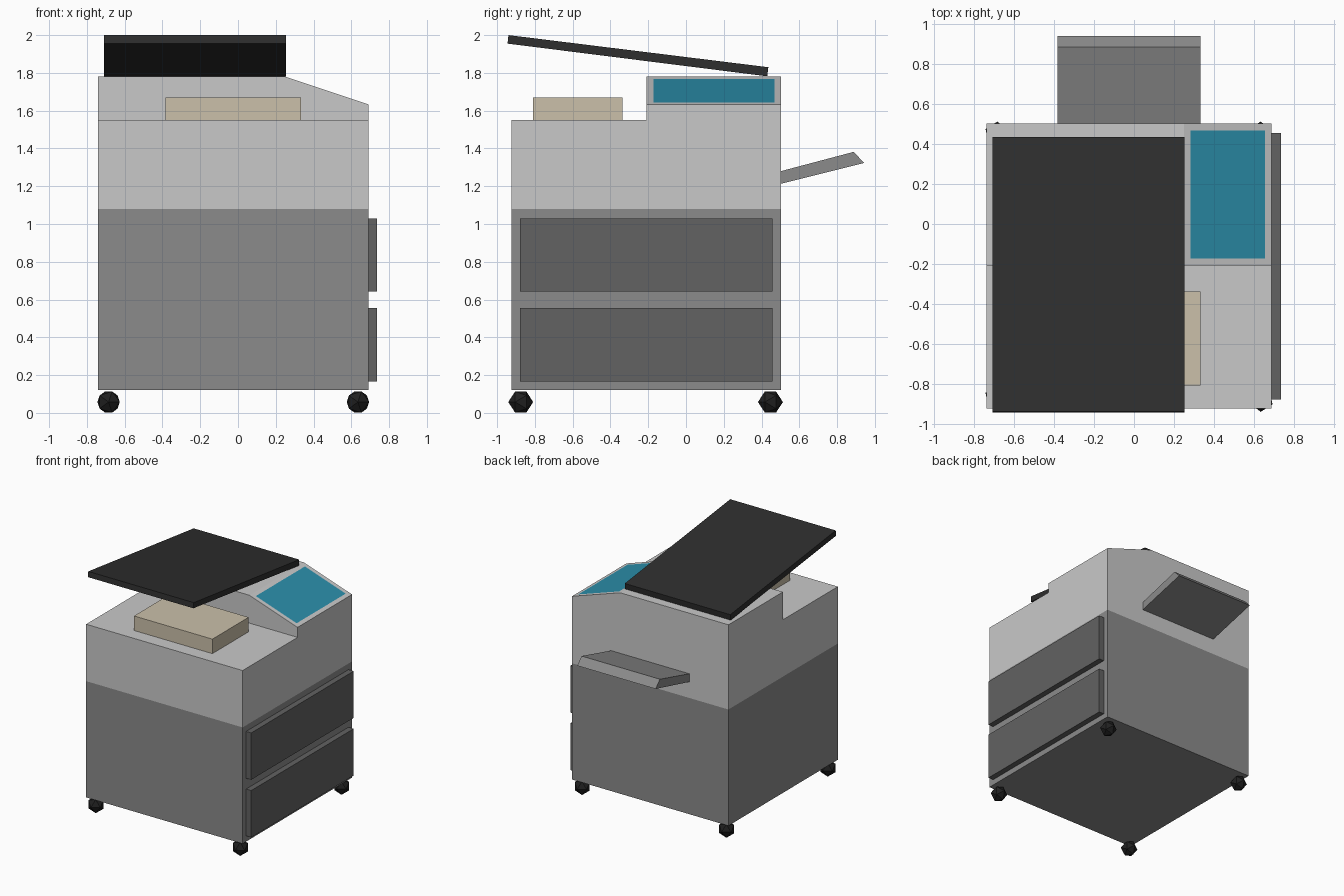
import bpy, bmesh, math
from mathutils import Matrix, Vector

if "Cube" in bpy.data.objects:
    bpy.data.objects.remove(bpy.data.objects["Cube"])


def material(name, hex_code):
    def lin(i):
        c = int(hex_code[i:i + 2], 16) / 255
        return c / 12.92 if c <= 0.04045 else ((c + 0.055) / 1.055) ** 2.4
    m = bpy.data.materials.new(name)
    m.diffuse_color = (lin(0), lin(2), lin(4), 1)
    m.use_nodes = True
    m.node_tree.nodes["Principled BSDF"].inputs["Base Color"].default_value = m.diffuse_color
    return m


light = material("light grey plastic", "c9c9c9")
mid = material("mid grey plastic", "8b8b8b")
dark = material("dark grey drawer", "626262")
lid_black = material("charcoal lid", "2e2e2e")
wheel_black = material("black rubber", "202020")
blue = material("blue screen", "2b8fab")
cream = material("cream paper", "cbc0aa")


def finish(name, bm, *mats):
    bmesh.ops.recalc_face_normals(bm, faces=bm.faces)
    me = bpy.data.meshes.new(name)
    bm.to_mesh(me)
    bm.free()
    for m in mats:
        me.materials.append(m)
    ob = bpy.data.objects.new(name, me)
    bpy.context.collection.objects.link(ob)
    return ob


def side_prism(profile, x0, x1):
    """Extrude a (y, z) side profile from x0 to x1."""
    bm = bmesh.new()
    face = bm.faces.new([bm.verts.new((x0, y, z)) for y, z in profile])
    ext = bmesh.ops.extrude_face_region(bm, geom=[face], use_keep_orig=True)
    verts = [g for g in ext["geom"] if isinstance(g, bmesh.types.BMVert)]
    bmesh.ops.translate(bm, verts=verts, vec=(x1 - x0, 0, 0))
    bmesh.ops.recalc_face_normals(bm, faces=bm.faces)
    return bm


def rect(y0, y1, z0, z1):
    return [(y0, z0), (y1, z0), (y1, z1), (y0, z1)]


L, R, F, B = -0.74, 0.69, -0.925, 0.503   # body left, right, front, back
SPLIT = 1.08


# Lower cabinet
finish("lower_cabinet", side_prism(rect(F, B, 0.12, SPLIT), L, R), mid)

# Upper housing: stepped profile, slanted at the right, with an inset screen
bm = side_prism([(F, SPLIT), (B, SPLIT), (B, 1.78), (-0.208, 1.78),
                 (-0.208, 1.55), (F, 1.55)], L, R)
slant = Vector((0.147, 0, 0.44)).normalized()
bmesh.ops.bisect_plane(bm, geom=bm.verts[:] + bm.edges[:] + bm.faces[:],
                       plane_co=(0.25, 0, 1.78), plane_no=slant,
                       clear_outer=True)
bmesh.ops.holes_fill(bm, edges=[e for e in bm.edges if e.is_boundary], sides=0)
bmesh.ops.recalc_face_normals(bm, faces=bm.faces)
panel = max(bm.faces, key=lambda f: f.normal.dot(slant))
bmesh.ops.inset_individual(bm, faces=[panel], thickness=0.05)
panel.material_index = 1
finish("upper_housing", bm, light, blue)

# Paper drawers
for name, z0 in (("lower_drawer", 0.167), ("upper_drawer", 0.643)):
    finish(name, side_prism(rect(-0.88, 0.457, z0, z0 + 0.387), R, 0.737), dark)

# Raised scanner lid
finish("scanner_lid", side_prism([(-0.94, 2.0), (-0.945, 1.955),
                                  (0.43, 1.782), (0.436, 1.83)],
                                 -0.71, 0.254), lid_black)

# Paper stack on the front deck
finish("paper_stack", side_prism(rect(-0.81, -0.337, 1.55, 1.67),
                                 -0.383, 0.333), cream)

# Rear output tray
finish("output_tray", side_prism([(B, 1.213), (0.943, 1.323),
                                  (0.888, 1.382), (B, 1.28)],
                                 -0.383, 0.333), mid)

# Low-poly caster wheels
for side, x in (("left", -0.685), ("right", 0.635)):
    for end, y in (("front", -0.875), ("back", 0.447)):
        bm = bmesh.new()
        bmesh.ops.create_icosphere(
            bm, subdivisions=1, radius=0.066,
            matrix=Matrix.Translation((x, y, 0.0575))
            @ Matrix.Rotation(math.pi / 2, 4, 'X'))
        finish(f"{end}_{side}_wheel", bm, wheel_black)
